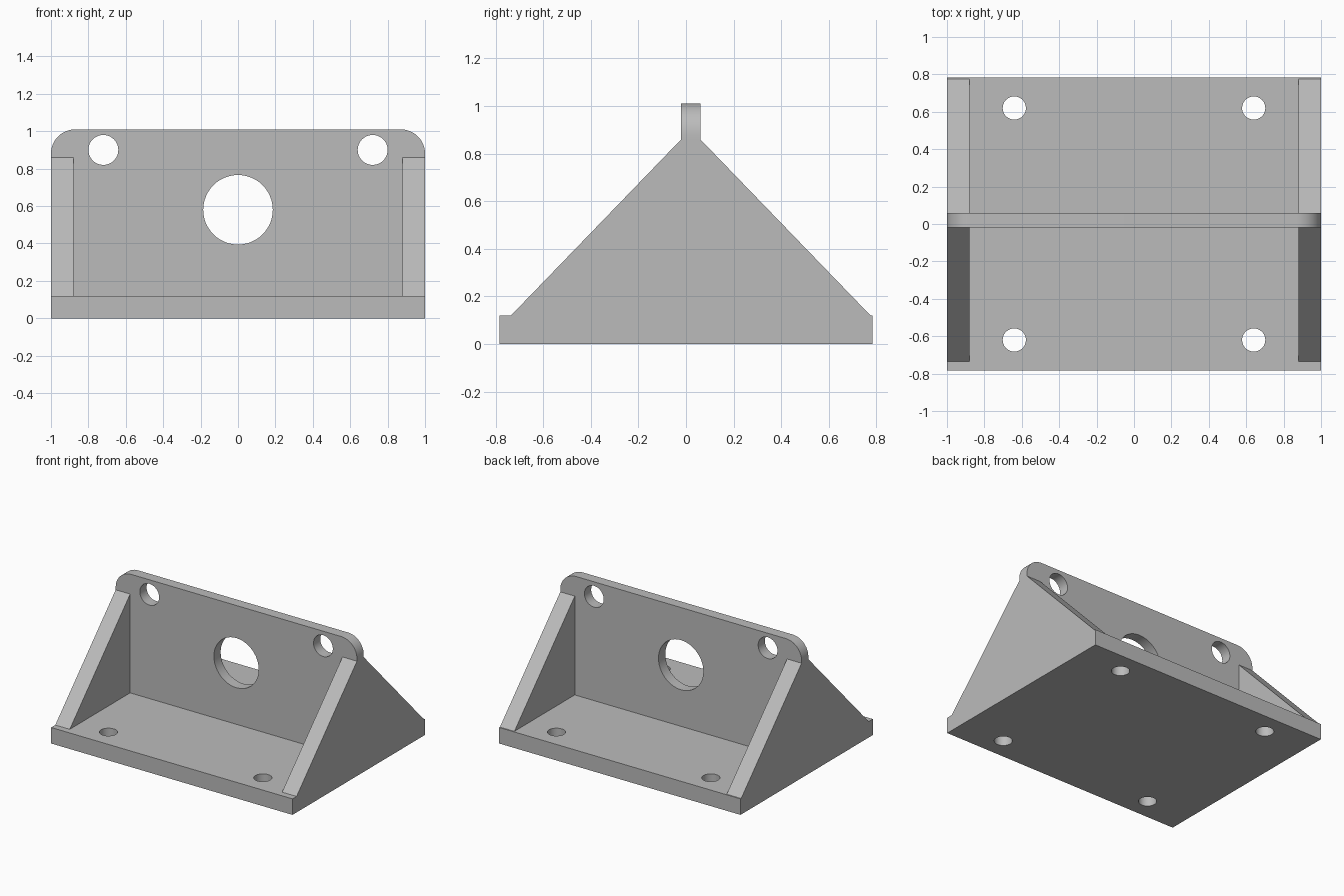
import bpy
import bmesh
from math import pi, sin, cos, radians
from mathutils import Vector

if "Cube" in bpy.data.objects:
    bpy.data.objects.remove(bpy.data.objects["Cube"], do_unlink=True)

grey = bpy.data.materials.new("plain grey")
grey.use_nodes = True
colour = (0.5, 0.5, 0.5, 1)
grey.diffuse_color = colour
grey.node_tree.nodes["Principled BSDF"].inputs["Base Color"].default_value = colour

HALF_X, HALF_Y = 1.0, 0.783
BASE_TOP, RIB_TOP, TOP = 0.12, 0.86, 1.01
WALL_FRONT, WALL_BACK = -0.02, 0.06
RIB_INNER = 0.88
CORNER = 0.13


def prism(name, points, axis, start, end):
    """Extrude a 2D outline along one axis."""
    def place(p, depth):
        co = list(p)
        co.insert("xyz".index(axis), depth)
        return Vector(co)

    bm = bmesh.new()
    face = bm.faces.new([bm.verts.new(place(p, start)) for p in points])
    step = place((0, 0), end - start)
    new = bmesh.ops.extrude_face_region(bm, geom=[face])["geom"]
    bmesh.ops.translate(bm, vec=step, verts=[v for v in new if isinstance(v, bmesh.types.BMVert)])
    bmesh.ops.recalc_face_normals(bm, faces=bm.faces)
    mesh = bpy.data.meshes.new(name)
    bm.to_mesh(mesh)
    bm.free()
    mesh.materials.append(grey)
    obj = bpy.data.objects.new(name, mesh)
    bpy.context.collection.objects.link(obj)
    return obj


def arc(cx, cy, r, a0, a1, n):
    angles = [radians(a0 + (a1 - a0) * i / n) for i in range(n + 1)]
    return [(cx + r * cos(a), cy + r * sin(a)) for a in angles]


def circle(cx, cy, r):
    return arc(cx, cy, r, 0, 360, 48)[:-1]


def combine(target, tool, operation):
    """Apply a boolean and discard its tool."""
    mod = target.modifiers.new(operation, "BOOLEAN")
    mod.operation, mod.solver, mod.object = operation, "EXACT", tool
    bpy.context.view_layer.objects.active = target
    bpy.ops.object.modifier_apply(modifier=mod.name)
    bpy.data.objects.remove(tool, do_unlink=True)


# Base plate
bracket = prism("bracket", [(-HALF_X, -HALF_Y), (HALF_X, -HALF_Y), (HALF_X, HALF_Y), (-HALF_X, HALF_Y)],
                "z", 0, BASE_TOP)

# Upright wall with rounded top corners
wall_outline = [(-HALF_X, 0), (HALF_X, 0)]
wall_outline += arc(HALF_X - CORNER, TOP - CORNER, CORNER, 0, 90, 12)
wall_outline += arc(CORNER - HALF_X, TOP - CORNER, CORNER, 90, 180, 12)
combine(bracket, prism("upright_wall", wall_outline, "y", WALL_FRONT, WALL_BACK), "UNION")

# Sloping ribs at both ends, reaching in front of and behind the wall
rib_outline = [(-0.735, 0), (0.775, 0), (0.775, BASE_TOP), (WALL_BACK, RIB_TOP),
               (WALL_FRONT, RIB_TOP), (-0.735, BASE_TOP)]
for side in (-1, 1):
    combine(bracket, prism("end_rib", rib_outline, "x", side * RIB_INNER, side * HALF_X), "UNION")

# Large centre opening and two upper holes in the wall
for x, z, r in ((0, 0.58, 0.186), (-0.72, 0.9, 0.08), (0.72, 0.9, 0.08)):
    combine(bracket, prism("wall_hole", circle(x, z, r), "y", -0.2, 0.2), "DIFFERENCE")

# Four mounting holes in the base
for x in (-0.64, 0.64):
    for y in (-0.62, 0.62):
        combine(bracket, prism("base_hole", circle(x, y, 0.062), "z", -0.1, 0.3), "DIFFERENCE")

# Smooth round surfaces, crisp edges
bpy.ops.object.select_all(action="DESELECT")
bracket.select_set(True)
bpy.context.view_layer.objects.active = bracket
bpy.ops.object.shade_smooth_by_angle(angle=radians(30))
